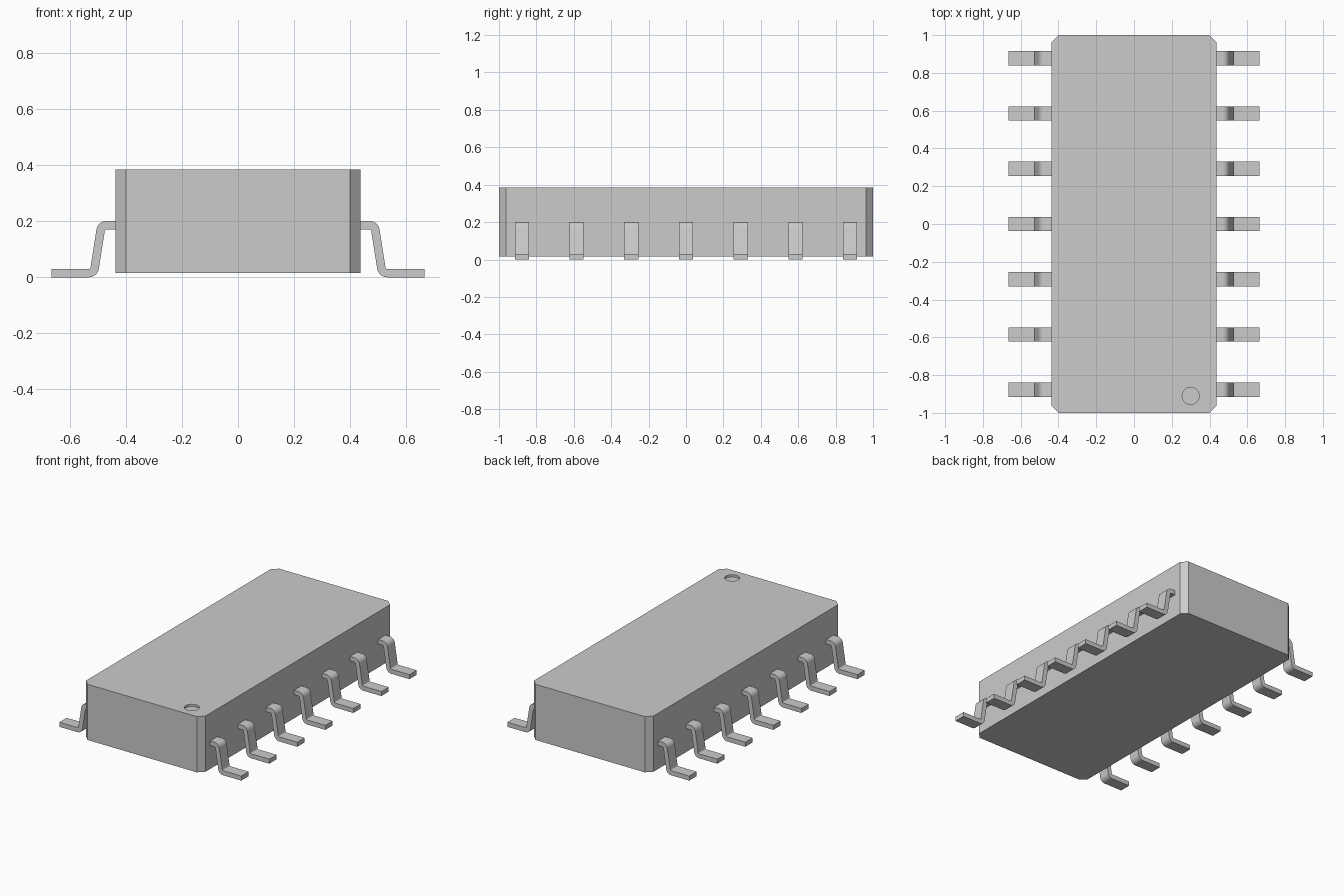
import bpy
import bmesh
import math
from mathutils import Vector

cube = bpy.data.objects.get("Cube")
if cube:
    bpy.data.objects.remove(cube, do_unlink=True)

grey = bpy.data.materials.new("plain_grey")
grey.use_nodes = True
colour = (0.6, 0.6, 0.6, 1)
grey.diffuse_color = colour
grey.node_tree.nodes["Principled BSDF"].inputs["Base Color"].default_value = colour


def extruded_mesh(name, outline, depth):
    """Solid made by extruding a closed 3D outline along a vector."""
    bm = bmesh.new()
    face = bm.faces.new([bm.verts.new(p) for p in outline])
    ext = bmesh.ops.extrude_face_region(bm, geom=[face], use_keep_orig=True)
    verts = [v for v in ext["geom"] if isinstance(v, bmesh.types.BMVert)]
    bmesh.ops.translate(bm, verts=verts, vec=depth)
    bmesh.ops.recalc_face_normals(bm, faces=bm.faces)
    mesh = bpy.data.meshes.new(name)
    bm.to_mesh(mesh)
    bm.free()
    mesh.materials.append(grey)
    return mesh


def add_object(name, mesh):
    obj = bpy.data.objects.new(name, mesh)
    bpy.context.collection.objects.link(obj)
    return obj


def select_only(obj):
    bpy.ops.object.select_all(action="DESELECT")
    obj.select_set(True)
    bpy.context.view_layer.objects.active = obj


# Body: block with chamfered vertical corners
HALF_X, HALF_Y, CUT = 0.437, 1.0, 0.037
BOTTOM, TOP = 0.016, 0.384
outline = []
for sx, sy in ((1, 1), (-1, 1), (-1, -1), (1, -1)):
    corner = [(sx * HALF_X, sy * (HALF_Y - CUT), BOTTOM),
              (sx * (HALF_X - CUT), sy * HALF_Y, BOTTOM)]
    outline += corner if sx * sy > 0 else corner[::-1]
body = add_object("body", extruded_mesh("body", outline, (0, 0, TOP - BOTTOM)))

# Shallow round orientation mark cut into the top
bpy.ops.mesh.primitive_cylinder_add(vertices=32, radius=0.045, depth=0.03,
                                    location=(0.3, -0.91, TOP))
cutter = bpy.context.object
cutter.name = "mark_cutter"
cutter.hide_render = True
cutter.data.materials.append(grey)
cut = body.modifiers.new("mark", "BOOLEAN")
cut.operation = "DIFFERENCE"
cut.object = cutter
cut.solver = "EXACT"
select_only(body)
bpy.ops.object.modifier_apply(modifier=cut.name)
bpy.data.objects.remove(cutter, do_unlink=True)

# Lead: gull-wing centre line with rounded bends, thickened to a strip
THICK, WIDTH, BEND, STEPS = 0.03, 0.076, 0.021, 8
path = [Vector(p) for p in ((0.42, 0.186), (0.487, 0.186),
                            (0.514, 0.015), (0.665, 0.015))]


def side_normal(a, b):
    d = (b - a).normalized()
    return Vector((-d.y, d.x))


upper, lower = [], []


def add_pair(point, normal):
    upper.append(point + normal * THICK / 2)
    lower.append(point - normal * THICK / 2)


add_pair(path[0], side_normal(path[0], path[1]))
for before, here, after in zip(path, path[1:], path[2:]):
    n0, n1 = side_normal(before, here), side_normal(here, after)
    turn = n0.angle_signed(n1)          # positive is clockwise
    side = -1 if turn > 0 else 1
    tangent = BEND * math.tan(abs(turn) / 2)
    centre = here - (here - before).normalized() * tangent + n0 * side * BEND
    a0 = math.atan2(n0.y, n0.x)
    for i in range(STEPS + 1):
        a = a0 - turn * i / STEPS
        n = Vector((math.cos(a), math.sin(a)))
        add_pair(centre - n * side * BEND, n)
add_pair(path[-1], side_normal(path[-2], path[-1]))

profile = [(p.x, -WIDTH / 2, p.y) for p in upper + lower[::-1]]
lead_mesh = extruded_mesh("lead", profile, (0, WIDTH, 0))

# Seven leads along each long side
PITCH = 0.2925
for side, turn in (("left", 0), ("right", math.pi)):
    for i in range(7):
        lead = add_object(f"{side}_lead_{i + 1}", lead_mesh)
        lead.location.y = (i - 3) * PITCH
        lead.rotation_euler.z = turn
select_only(lead)
bpy.ops.object.shade_smooth_by_angle(angle=math.radians(30))
